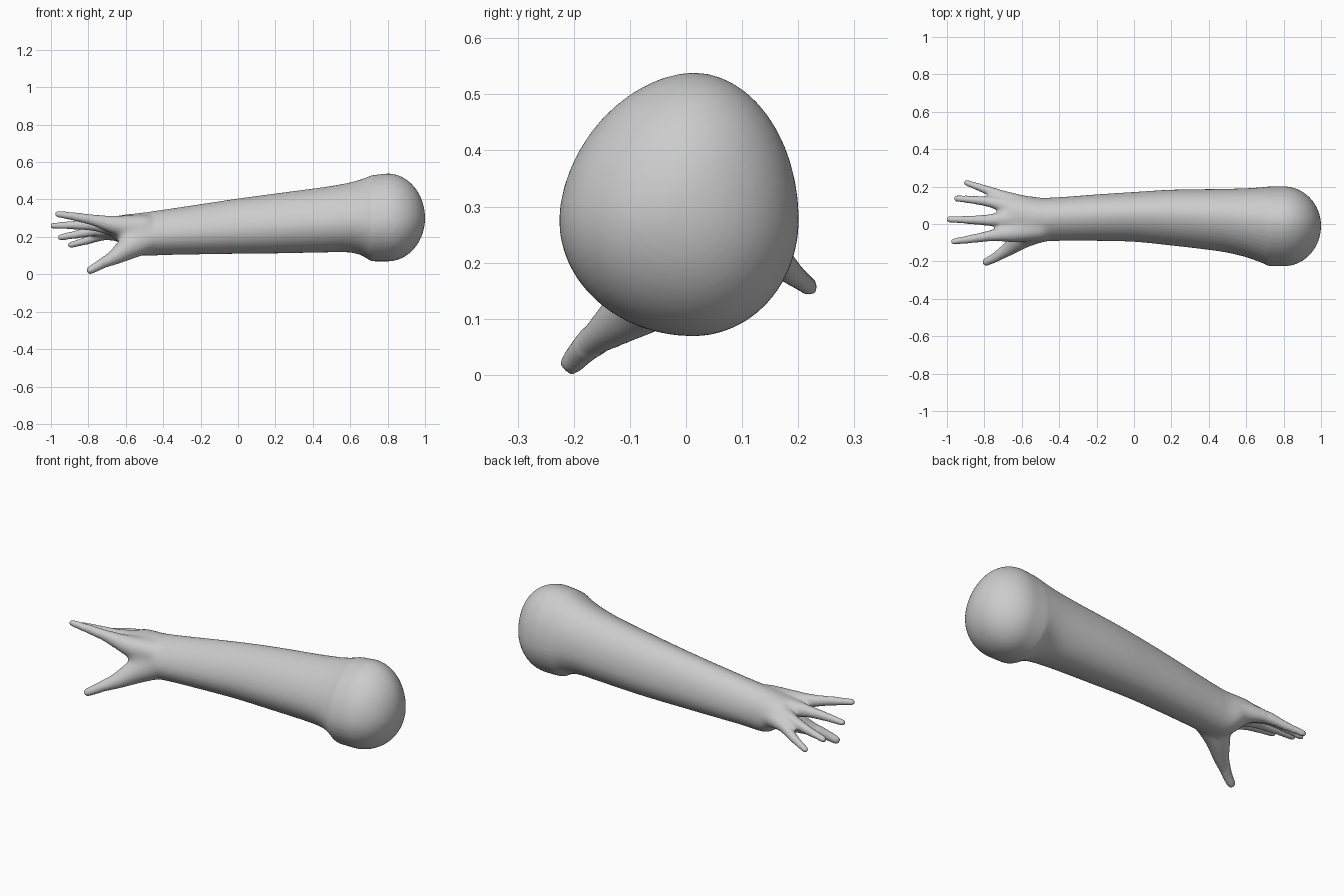
import bpy, bmesh, math
from mathutils import Matrix

if "Cube" in bpy.data.objects:
    bpy.data.objects.remove(bpy.data.objects["Cube"])

SIDES = 48


def spline(rows, steps):
    """Catmull-Rom interpolation through tuples of any length."""
    out = []
    for i in range(len(rows) - 1):
        p0, p1 = rows[max(i - 1, 0)], rows[i]
        p2, p3 = rows[i + 1], rows[min(i + 2, len(rows) - 1)]
        for k in range(steps):
            t = k / steps
            out.append([0.5 * (2 * b + (c - a) * t + (2 * a - 5 * b + 4 * c - d) * t * t
                               + (3 * b - a - 3 * c + d) * t ** 3)
                        for a, b, c, d in zip(p0, p1, p2, p3)])
    out.append(list(rows[-1]))
    return out


def ring(bm, x, y0, y1, z0, z1):
    """Egg-shaped cross-section filling the given y and z limits."""
    yc, zc = y0 + (y1 - y0) * 0.56, z0 + (z1 - z0) * 0.44
    verts = []
    for i in range(SIDES):
        a = 2 * math.pi * i / SIDES
        c, s = math.cos(a), math.sin(a)
        p = 1.1 if c < 0 and s > 0 else 1.0
        y = yc + math.copysign(abs(c) ** p, c) * (y1 - yc if c > 0 else yc - y0)
        z = zc + math.copysign(abs(s) ** p, s) * (z1 - zc if s > 0 else zc - z0)
        verts.append(bm.verts.new((x, y, z)))
    return verts


def digit(bm, rows):
    """Tapered rounded finger: a dense chain of balls (x, y, z, radius)."""
    for x, y, z, r in spline(rows, 12):
        bmesh.ops.create_uvsphere(bm, u_segments=14, v_segments=10, radius=r,
                                  matrix=Matrix.Translation((x, y, z)))


bm = bmesh.new()

# Arm: x, y limits, z limits from wrist to elbow
arm = spline([
    (-0.67, -0.05, 0.13, 0.20, 0.305),
    (-0.62, -0.085, 0.150, 0.15, 0.318),
    (-0.56, -0.098, 0.150, 0.105, 0.325),
    (-0.50, -0.095, 0.141, 0.098, 0.332),
    (-0.40, -0.090, 0.143, 0.103, 0.345),
    (-0.20, -0.090, 0.158, 0.107, 0.375),
    (0.00, -0.095, 0.171, 0.110, 0.405),
    (0.20, -0.115, 0.183, 0.112, 0.432),
    (0.45, -0.145, 0.187, 0.117, 0.465),
    (0.58, -0.172, 0.190, 0.118, 0.487),
    (0.65, -0.195, 0.194, 0.105, 0.505),
    (0.70, -0.215, 0.198, 0.078, 0.523),
    (0.72, -0.224, 0.200, 0.070, 0.530),
    (0.80, -0.226, 0.201, 0.069, 0.539)], 4)

# Rounded elbow end
x, y0, y1, z0, z1 = arm[-1]
for i in range(1, 17):
    a = math.pi / 2 * i / 16.3
    c = math.cos(a)
    arm.append((0.8 + 0.2 * math.sin(a),
                -0.01 + (y0 + 0.01) * c, -0.01 + (y1 + 0.01) * c,
                0.30 + (z0 - 0.30) * c, 0.30 + (z1 - 0.30) * c))

rings = [ring(bm, *s) for s in arm]
for a, b in zip(rings, rings[1:]):
    for i in range(SIDES):
        j = (i + 1) % SIDES
        bm.faces.new((a[i], a[j], b[j], b[i]))
bm.faces.new(rings[0])
bm.faces.new(rings[-1])
bmesh.ops.recalc_face_normals(bm, faces=bm.faces[:])

# Four fingers, each running from inside the wrist to the tip
digit(bm, [(-0.50, -0.02, 0.25, 0.070), (-0.64, -0.045, 0.262, 0.054),
           (-0.76, -0.062, 0.287, 0.032), (-0.87, -0.080, 0.308, 0.024),
           (-0.965, -0.094, 0.322, 0.018)])
digit(bm, [(-0.50, 0.03, 0.24, 0.075), (-0.64, 0.030, 0.255, 0.058),
           (-0.76, 0.021, 0.263, 0.034), (-0.88, 0.022, 0.263, 0.024),
           (-0.990, 0.025, 0.259, 0.018)])
digit(bm, [(-0.50, 0.06, 0.23, 0.070), (-0.64, 0.085, 0.243, 0.054),
           (-0.75, 0.115, 0.236, 0.033), (-0.85, 0.128, 0.216, 0.024),
           (-0.950, 0.136, 0.197, 0.018)])
digit(bm, [(-0.50, 0.07, 0.21, 0.060), (-0.62, 0.112, 0.220, 0.050),
           (-0.72, 0.155, 0.211, 0.032), (-0.81, 0.190, 0.180, 0.023),
           (-0.895, 0.220, 0.157, 0.018)])
# Thumb
digit(bm, [(-0.48, -0.01, 0.20, 0.085), (-0.58, -0.060, 0.145, 0.066),
           (-0.66, -0.125, 0.092, 0.043), (-0.73, -0.172, 0.055, 0.029),
           (-0.790, -0.203, 0.022, 0.023)])

mesh = bpy.data.meshes.new("arm_with_hand")
bm.to_mesh(mesh)
bm.free()
obj = bpy.data.objects.new("arm_with_hand", mesh)
bpy.context.collection.objects.link(obj)
bpy.context.view_layer.objects.active = obj
obj.select_set(True)

# Fuse everything into one skin
mod = obj.modifiers.new("fuse", 'REMESH')
mod.mode = 'VOXEL'
mod.voxel_size = 0.008
bpy.ops.object.modifier_apply(modifier=mod.name)

# Soften the webs of the hand, with only a light pass over the arm
bm = bmesh.new()
bm.from_mesh(obj.data)
for limit, repeats in ((2.0, 2), (-0.45, 5)):
    for _ in range(repeats):
        bmesh.ops.smooth_vert(bm, verts=[v for v in bm.verts if v.co.x < limit], factor=0.5,
                              use_axis_x=True, use_axis_y=True, use_axis_z=True)
# Extra blending of the palm and wrist only
for _ in range(14):
    bmesh.ops.smooth_vert(bm, verts=[v for v in bm.verts if -0.72 < v.co.x < -0.46], factor=0.5,
                          use_axis_x=True, use_axis_y=True, use_axis_z=True)
bm.to_mesh(obj.data)
bm.free()
bpy.ops.object.shade_smooth()
